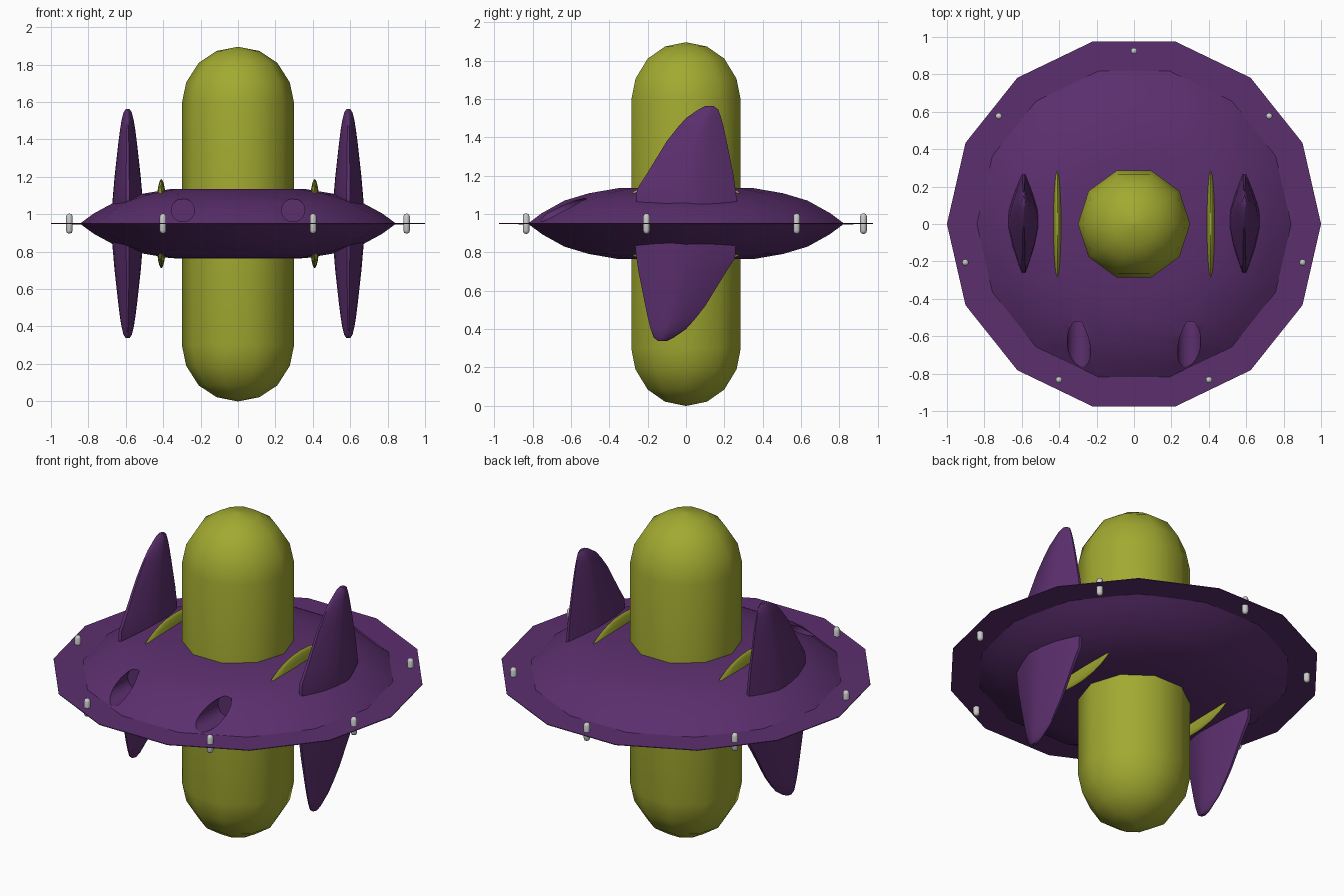
import bpy, bmesh, math
from mathutils import Matrix

if "Cube" in bpy.data.objects:
    bpy.data.objects.remove(bpy.data.objects["Cube"])

MID = 0.95  # height of the disc's rim


def material(name, rgb):
    m = bpy.data.materials.new(name)
    m.diffuse_color = (*rgb, 1)
    m.use_nodes = True
    m.node_tree.nodes["Principled BSDF"].inputs["Base Color"].default_value = m.diffuse_color
    return m


PURPLE = material("purple", (0.105, 0.028, 0.155))
OLIVE = material("olive", (0.36, 0.40, 0.03))


def finish(bm, name, mat=None, angle=40):
    bmesh.ops.recalc_face_normals(bm, faces=bm.faces[:])
    mesh = bpy.data.meshes.new(name)
    bm.to_mesh(mesh)
    bm.free()
    ob = bpy.data.objects.new(name, mesh)
    bpy.context.collection.objects.link(ob)
    if mat:
        mesh.materials.append(mat)
    if angle:
        bpy.ops.object.select_all(action='DESELECT')
        ob.select_set(True)
        bpy.context.view_layer.objects.active = ob
        bpy.ops.object.shade_smooth_by_angle(angle=math.radians(angle))
    return ob


def loft(bm, rings):
    """Skin a list of equal-length point rings and cap both ends."""
    loops = [[bm.verts.new(p) for p in r] for r in rings]
    n = len(loops[0])
    for a, b in zip(loops, loops[1:]):
        for i in range(n):
            j = (i + 1) % n
            bm.faces.new((a[i], a[j], b[j], b[i]))
    bm.faces.new(loops[0])
    bm.faces.new(loops[-1])


def lathe(name, profile, sides, mat=None, at=(0, 0, 0), angle=40):
    bm = bmesh.new()
    loft(bm, [[(at[0] + r * math.cos(2 * math.pi * i / sides),
                at[1] + r * math.sin(2 * math.pi * i / sides), at[2] + z)
               for i in range(sides)] for r, z in profile])
    return finish(bm, name, mat, angle)


# central capsule
dome = [(0.3, 0.30), (0.277, 0.19), (0.21, 0.085), (0.115, 0.022), (0.004, 0)]
lathe("central_capsule", dome[::-1] + [(r, 1.895 - z) for r, z in dome], 10, OLIVE)

# lens-shaped disc with thin flange
half = [(0.05, 0.187), (0.36, 0.185), (0.52, 0.158), (0.65, 0.12),
        (0.77, 0.055), (0.84, 0.004), (1.0, 0.002)]
disc = lathe("disc_hull", [(r, -z) for r, z in half] + half[::-1], 14, PURPLE,
             (0, 0, MID), angle=0)

# two round ports bored into the front of the disc
for s in (-1, 1):
    bm = bmesh.new()
    bmesh.ops.create_cone(bm, cap_ends=True, segments=20, radius1=0.062, radius2=0.062,
                          depth=0.5, matrix=Matrix.Translation((s * 0.295, -0.77, 1.022))
                          @ Matrix.Rotation(math.pi / 2, 4, 'X'))
    cutter = finish(bm, "port_cutter", PURPLE, 0)
    cutter.hide_render = True
    cutter.hide_set(True)
    mod = disc.modifiers.new("port", 'BOOLEAN')
    mod.operation = 'DIFFERENCE'
    mod.solver = 'EXACT'
    mod.object = cutter
# apply the cuts, then smooth
bpy.context.view_layer.update()
cut = bpy.data.meshes.new_from_object(disc.evaluated_get(bpy.context.evaluated_depsgraph_get()))
disc.modifiers.clear()
disc.data = cut
for o in [o for o in bpy.data.objects if o.name.startswith("port_cutter")]:
    bpy.data.objects.remove(o)
bpy.ops.object.select_all(action='DESELECT')
disc.select_set(True)
bpy.context.view_layer.objects.active = disc
bpy.ops.object.shade_smooth_by_angle(angle=math.radians(30))

# swept fins: (height above rim, front y, back y, half thickness)
levels = [(0.03, -0.262, 0.272, 0.085), (0.11, -0.26, 0.266, 0.082),
          (0.18, -0.256, 0.258, 0.076), (0.25, -0.21, 0.248, 0.07),
          (0.34, -0.155, 0.23, 0.06), (0.43, -0.10, 0.212, 0.05),
          (0.50, -0.045, 0.197, 0.041), (0.55, 0.0, 0.184, 0.033),
          (0.595, 0.065, 0.168, 0.022), (0.612, 0.10, 0.145, 0.01)]
section = [(0, 0.12), (0.08, 0.32), (0.27, 0.72), (0.45, 0.97), (0.55, 1),
           (0.65, 0.93), (0.8, 0.62), (0.94, 0.27), (1, 0.1)]


def fin(name, x, flip):
    rings = []
    for h, f, b, w in levels:
        pts = [(w * k, f + (b - f) * t) for t, k in section]
        pts += [(-px, py) for px, py in reversed(pts)]
        rings.append([(x + px, flip * py, MID + flip * h) for px, py in pts])
    bm = bmesh.new()
    loft(bm, rings)
    finish(bm, name, PURPLE, 50)


for side, s in (("left", -1), ("right", 1)):
    fin(f"{side}_upper_fin", s * 0.59, 1)
    fin(f"{side}_lower_fin", s * 0.59, -1)
    # slim blade crossing the disc
    bm = bmesh.new()
    bmesh.ops.create_uvsphere(bm, u_segments=16, v_segments=16, radius=1)
    bmesh.ops.transform(bm, verts=bm.verts[:], matrix=Matrix.Translation((s * 0.41, 0, MID))
                        @ Matrix.Diagonal((0.03, 0.385, 0.238, 1)))
    finish(bm, f"{side}_blade", OLIVE, 50)

# seven studs around the flange
stud = [(0.004, -0.053), (0.013, -0.049), (0.0175, -0.038)]
for k in range(7):
    a = math.pi / 2 + 2 * math.pi * k / 7
    lathe(f"rim_stud_{k + 1}", stud + [(r, -z) for r, z in reversed(stud)], 12, None,
          (0.925 * math.cos(a), 0.925 * math.sin(a), MID), 60)
